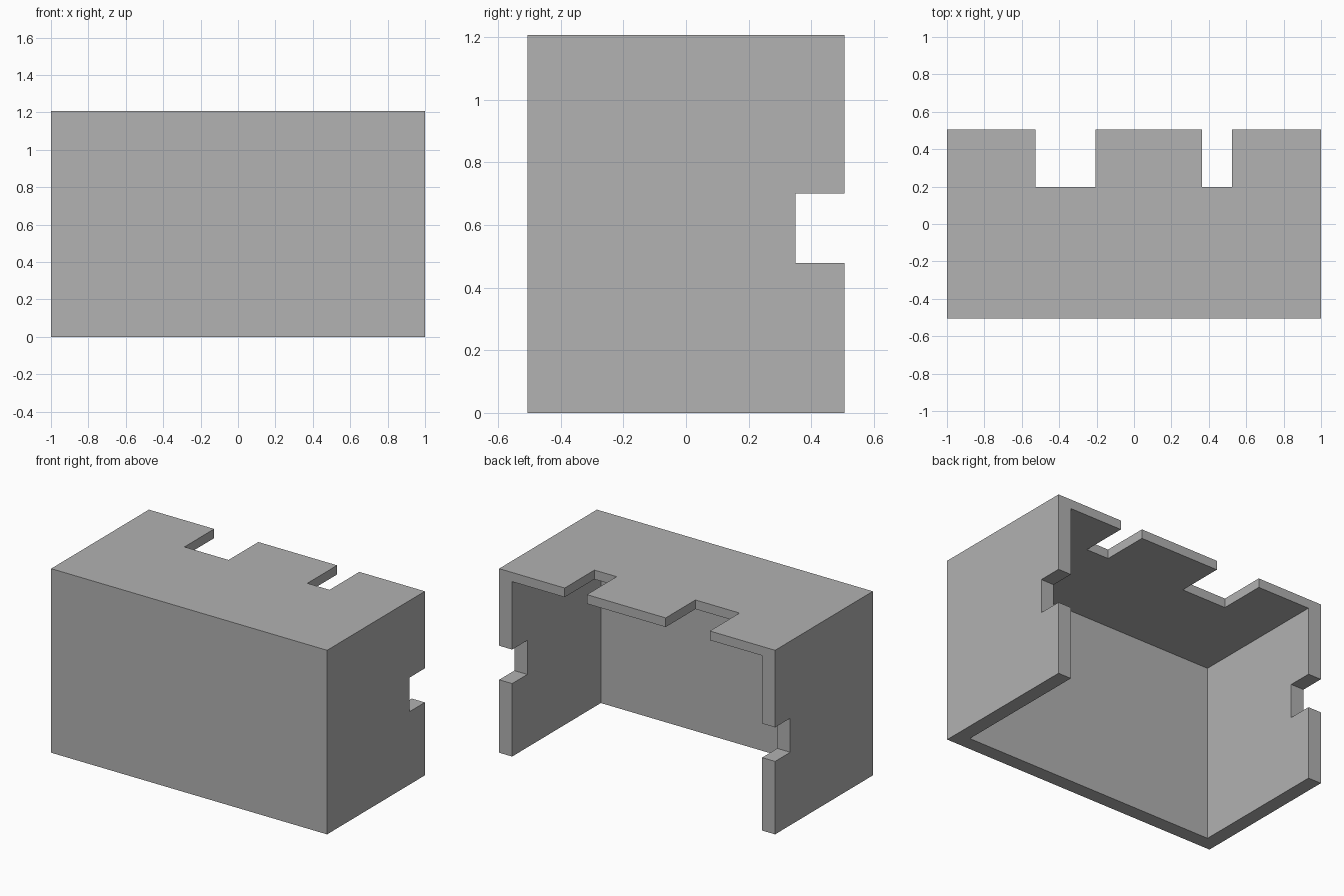
import bpy
from mathutils import Vector

default = bpy.data.objects.get("Cube")
if default:
    bpy.data.objects.remove(default, do_unlink=True)

W, D, H = 1.0, 0.506, 1.206      # half width, half depth, height
WALL, TOP = 0.094, 0.06          # panel thicknesses


def box(name, low, high):
    """Axis-aligned box between two corners."""
    low, high = Vector(low), Vector(high)
    bpy.ops.mesh.primitive_cube_add(size=1, location=(0, 0, 0))
    ob = bpy.context.object
    ob.name = name
    for v in ob.data.vertices:
        v.co = (low + high) / 2 + v.co * (high - low)
    return ob


def cut(target, cutter):
    """Subtract a box, apply the result and drop the cutter."""
    cutter.hide_render = True
    bpy.ops.object.select_all(action='DESELECT')
    bpy.context.view_layer.objects.active = target
    target.select_set(True)
    mod = target.modifiers.new("cut", 'BOOLEAN')
    mod.operation = 'DIFFERENCE'
    mod.solver = 'EXACT'
    mod.object = cutter
    bpy.ops.object.modifier_apply(modifier=mod.name)
    bpy.data.objects.remove(cutter, do_unlink=True)


# Solid block hollowed from below and behind: front, two sides and a top
cover = box("cover_shell", (-W, -D, 0), (W, D, H))
cut(cover, box("cavity", (-W + WALL, -D + WALL, -1), (W - WALL, 1, H - TOP)))

# Notches in the back edge of the top panel
for x0, x1 in ((-0.527, -0.207), (0.364, 0.525)):
    cut(cover, box("top_notch", (x0, 0.198, H - 0.1), (x1, 1, 2)))

# Matching notches in the back edges of both side panels
cut(cover, box("side_notch", (-2, 0.349, 0.478), (2, 1, 0.701)))

# Single flat grey
grey = bpy.data.materials.new("plain_grey")
grey.use_nodes = True
colour = (0.445, 0.445, 0.445, 1)
grey.diffuse_color = colour
grey.node_tree.nodes["Principled BSDF"].inputs["Base Color"].default_value = colour
cover.data.materials.clear()
cover.data.materials.append(grey)
for face in cover.data.polygons:
    face.material_index = 0
    face.use_smooth = False
